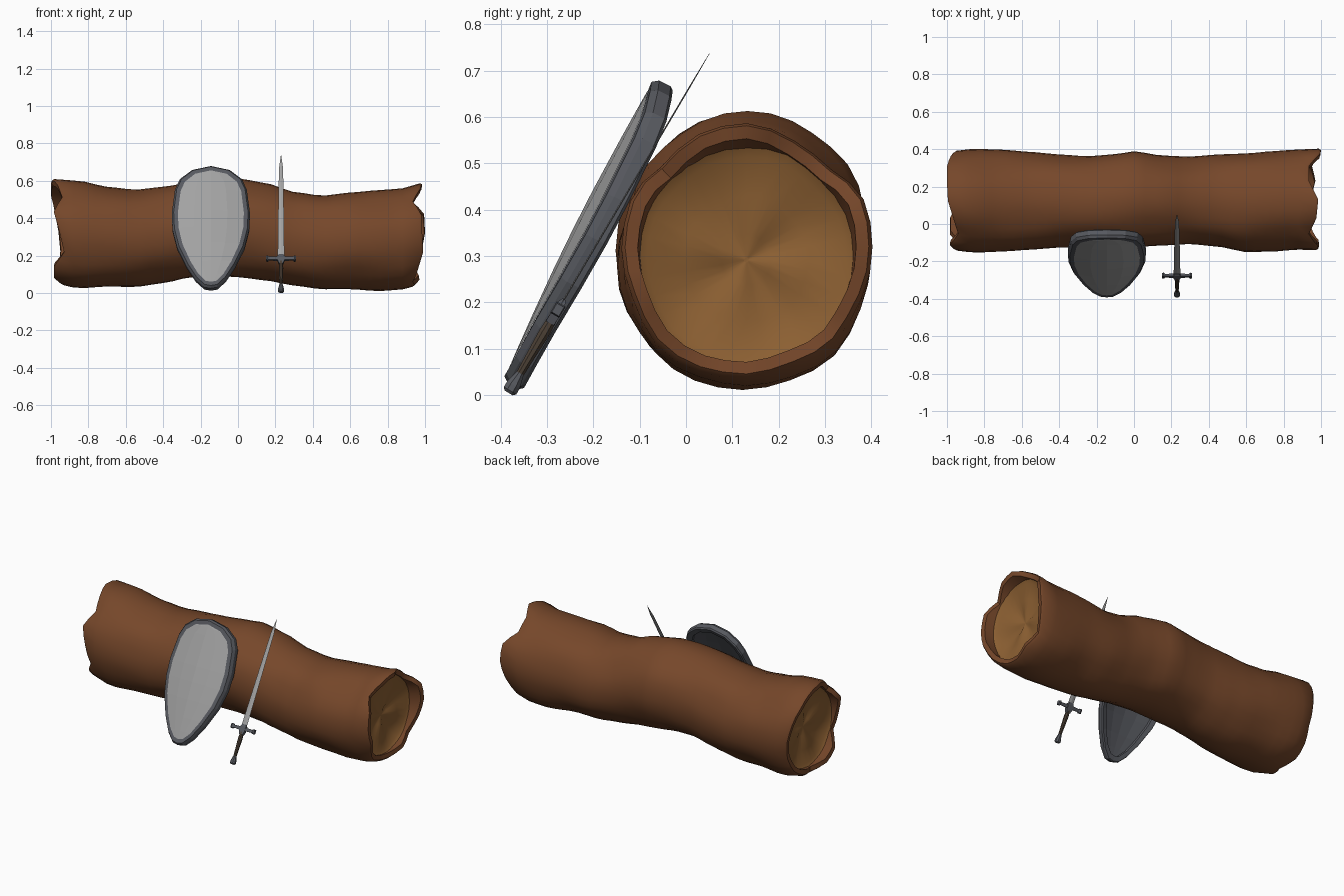
import bpy, bmesh
from math import sin, cos, pi, tau
from mathutils import Matrix, Vector

if "Cube" in bpy.data.objects:
    bpy.data.objects.remove(bpy.data.objects["Cube"])


def material(name, rgb):
    m = bpy.data.materials.new(name)
    m.diffuse_color = (*rgb, 1)
    m.use_nodes = True
    m.node_tree.nodes["Principled BSDF"].inputs["Base Color"].default_value = m.diffuse_color
    return m


BARK = material("bark", (0.18, 0.063, 0.023))
WOOD = material("cut_wood", (0.26, 0.115, 0.032))
STEEL = material("steel", (0.36, 0.36, 0.36))
IRON = material("dark_iron", (0.095, 0.10, 0.115))
LEATHER = material("leather", (0.07, 0.05, 0.035))


def make(name, verts, faces, mat, frame=Matrix(), smooth=None):
    me = bpy.data.meshes.new(name)
    me.from_pydata([frame @ Vector(v) for v in verts], [], faces)
    bm = bmesh.new()
    bm.from_mesh(me)
    bmesh.ops.remove_doubles(bm, verts=bm.verts, dist=1e-5)
    bmesh.ops.recalc_face_normals(bm, faces=bm.faces)
    bm.to_mesh(me)
    bm.free()
    me.materials.append(mat)
    ob = bpy.data.objects.new(name, me)
    bpy.context.collection.objects.link(ob)
    if smooth:
        bpy.ops.object.select_all(action='DESELECT')
        ob.select_set(True)
        bpy.context.view_layer.objects.active = ob
        bpy.ops.object.shade_smooth_by_angle(angle=smooth)
    return ob


def skin(name, rings, mat, frame=Matrix(), smooth=None, caps=True, loop=False):
    """Bridge equal-length closed rings of points."""
    n, k = len(rings[0]), len(rings)
    faces = []
    for i in range(k if loop else k - 1):
        a, b = i * n, ((i + 1) % k) * n
        faces += [(a + j, a + (j + 1) % n, b + (j + 1) % n, b + j) for j in range(n)]
    if caps and not loop:
        faces += [tuple(range(n)), tuple(range((k - 1) * n, k * n))]
    return make(name, [p for r in rings for p in r], faces, mat, frame, smooth)


# ---- log: silhouette stations (x, top z, bottom z, front y, back y)
ST = [(-1.0, .61, .055, -.137, .387), (-.85, .60, .025, -.153, .402), (-.7, .568, .035, -.147, .397),
      (-.55, .552, .032, -.137, .385), (-.4, .568, .053, -.126, .372), (-.25, .592, .085, -.124, .362),
      (-.1, .608, .09, -.124, .373), (0, .613, .085, -.123, .389), (.15, .588, .067, -.115, .366),
      (.3, .54, .04, -.107, .36), (.45, .52, .02, -.121, .372), (.6, .537, .021, -.15, .377),
      (.75, .55, .01, -.147, .39), (.87, .558, .018, -.137, .398), (1.0, .592, .05, -.14, .403)]
# ragged end positions every 22.5 degrees, starting at the back and going over the top
END = {1: (1.0, .995, .935, .935, .985, .975, .935, .98, .985, .99, .96, .935, .945, .97, .95, .98),
       -1: (.96, .98, 1.0, 1.0, .995, .965, .94, .985, .955, .93, .985, .985, .94, .97, .96, .95)}
SEG = 32


def station(x):
    for a, b in zip(ST, ST[1:]):
        if x <= b[0] + 1e-6:
            t = (x - a[0]) / (b[0] - a[0])
            t = .5 * t + .5 * t * t * (3 - 2 * t)
            return [p + (q - p) * t for p, q in zip(a[1:], b[1:])]


def log_point(x, j, scale=1.0):
    top, bot, front, back = station(max(-1, min(1, x)))
    a = tau * j / SEG
    # knotty bulges that leave the four measured silhouettes alone
    s = scale * (1 + sin(2 * a) ** 2 * (.02 * sin(5 * a + 7 * x) + .015 * sin(3 * a - 11 * x)))
    return (x, (front + back) / 2 + s * cos(a) * (back - front) / 2,
            (top + bot) / 2 + s * sin(a) * (top - bot) / 2)


def end_x(side, j):
    e = END[side]
    i = j // 2
    return side * (e[i] if j % 2 == 0 else (e[i] + e[(i + 1) % 16]) / 2)


def log_ring(x, scale=1.0):
    return [log_point(x, j, scale) for j in range(SEG)]


def end_rings(side):
    rim = [[log_point(end_x(side, j) - side * d, j, s) for j in range(SEG)]
           for d, s in ((.012, 1.0), (0, .97), (.004, .87))]
    return rim + [log_ring(side * .89, .85)]


body = [log_ring(-.88 + 1.76 * i / 30) for i in range(31)]
skin("log_bark", end_rings(-1)[::-1] + body + end_rings(1), BARK, smooth=.7, caps=False)

# dished wood faces at both ends
for side, label in ((-1, "left"), (1, "right")):
    rings = [log_ring(side * .925, .868)]
    for s, x, dent in ((.8, .912, .003), (.5, .898, .008), (.2, .89, .008), (.02, .888, 0)):
        rings.append([log_point(side * (x + dent * cos(4 * tau * j / SEG + 1)), j, s)
                      for j in range(SEG)])
    rings[-1] = [(side * .888, p[1], p[2]) for p in rings[-1]]
    skin_faces = [(i * SEG + j, i * SEG + (j + 1) % SEG, (i + 1) * SEG + (j + 1) % SEG, (i + 1) * SEG + j)
                  for i in range(4) for j in range(SEG)] + [tuple(range(4 * SEG, 5 * SEG))]
    make(label + "_cut_wood", [p for r in rings for p in r], skin_faces, WOOD, smooth=.8)


def leaning(x, y, z, tilt):
    """Local frame: X sideways, Y out of the front, Z up along the leaning object."""
    c, s = cos(tilt), sin(tilt)
    return Matrix(((1, 0, 0, x), (0, -c, s, y), (0, s, c, z), (0, 0, 0, 1)))


# ---- shield
SHIELD = leaning(-.145, -.398, .035, .464)
HALF = [(.035, .004), (.08, .05), (.13, .135), (.18, .25), (.205, .36),
        (.209, .46), (.192, .60), (.165, .66), (.10, .708)]
OUT = [(0, -.003)] + HALF + [(0, .728)] + [(-u, v) for u, v in HALF[::-1]]


def bend(u, v, depth):
    """Bent back at the sides, bellied out half way up."""
    return (u, depth - .035 * (u / .205) ** 2 + .012 * sin(pi * max(0, v) / .73), v)


def shield_ring(k, depth):
    """Outline shrunk by k towards the middle."""
    return [bend(u * (1 - k / .205), .37 + (v - .37) * (1 - k / .36), depth) for u, v in OUT]


skin("shield_rim", [shield_ring(k, d) for k, d in
                    ((.01, -.003), (0, -.016), (0, -.044), (.006, -.052), (.034, -.052), (.034, -.006))],
     IRON, SHIELD, loop=True)


def shield_panel(name, k, depth, mat):
    rim = shield_ring(k, 0)
    n = len(HALF)
    cols = (-1, -.5, 0, .5, 1)
    verts = [bend(p[0], p[2], depth) for p in (rim[0], rim[n + 1])]
    for u, _, v in rim[1:n + 1]:
        verts += [bend(u * c, v, depth) for c in cols]
    faces = [(2 + r * 5 + c, 3 + r * 5 + c, 8 + r * 5 + c, 7 + r * 5 + c)
             for r in range(n - 1) for c in range(4)]
    faces += [(0, 2 + c, 3 + c) for c in range(4)]
    faces += [(1, 2 + (n - 1) * 5 + c, 3 + (n - 1) * 5 + c) for c in range(4)]
    make(name, verts, faces, mat, SHIELD)


shield_panel("shield_face", .032, -.005, STEEL)
shield_panel("shield_back", .032, -.034, IRON)


def box_ring(w, d, z, x=0, y=0):
    return [(x - w, y - d, z), (x + w, y - d, z), (x + w, y + d, z), (x - w, y + d, z)]


# grip bar behind the shield
skin("shield_handle", [box_ring(.05, .022, z, 0, -.045) for z in (.38, .41)], IRON, SHIELD)

# ---- sword
SWORD = leaning(.23, -.383, .004, .534)


def round_ring(r, z, n=8):
    return [(r * cos(tau * (j + .5) / n), r * sin(tau * (j + .5) / n), z) for j in range(n)]


skin("sword_pommel", [round_ring(r, z) for r, z in
                      ((.011, 0), (.017, .006), (.017, .02), (.011, .042), (.009, .05))], IRON, SWORD)
skin("sword_grip", [round_ring(r, z) for r, z in
                    ((.009, .045), (.011, .10), (.013, .15), (.011, .19))], LEATHER, SWORD)
skin("sword_collar", [box_ring(w, d, z) for w, d, z in
                      ((.011, .010, .175), (.018, .010, .195), (.018, .010, .222), (.012, .004, .235))],
     IRON, SWORD)
# crossguard with flared ends
guard = [(x, y * r * .8, .209 + z * r) for x, r in
         ((-.08, .011), (-.072, .014), (-.062, .008), (0, .011), (.062, .008), (.072, .014), (.08, .011))
         for y, z in ((-1, -1), (1, -1), (1, 1), (-1, 1))]
skin("sword_guard", [guard[i:i + 4] for i in range(0, 28, 4)], IRON, SWORD)
# diamond-section blade
skin("sword_blade", [[(-w, 0, z), (0, -d, z), (w, 0, z), (0, d, z)] for w, d, z in
                     ((.018, .002, .22), (.015, .002, .50), (.011, .0015, .77), (.0008, .0005, .852))],
     STEEL, SWORD)
